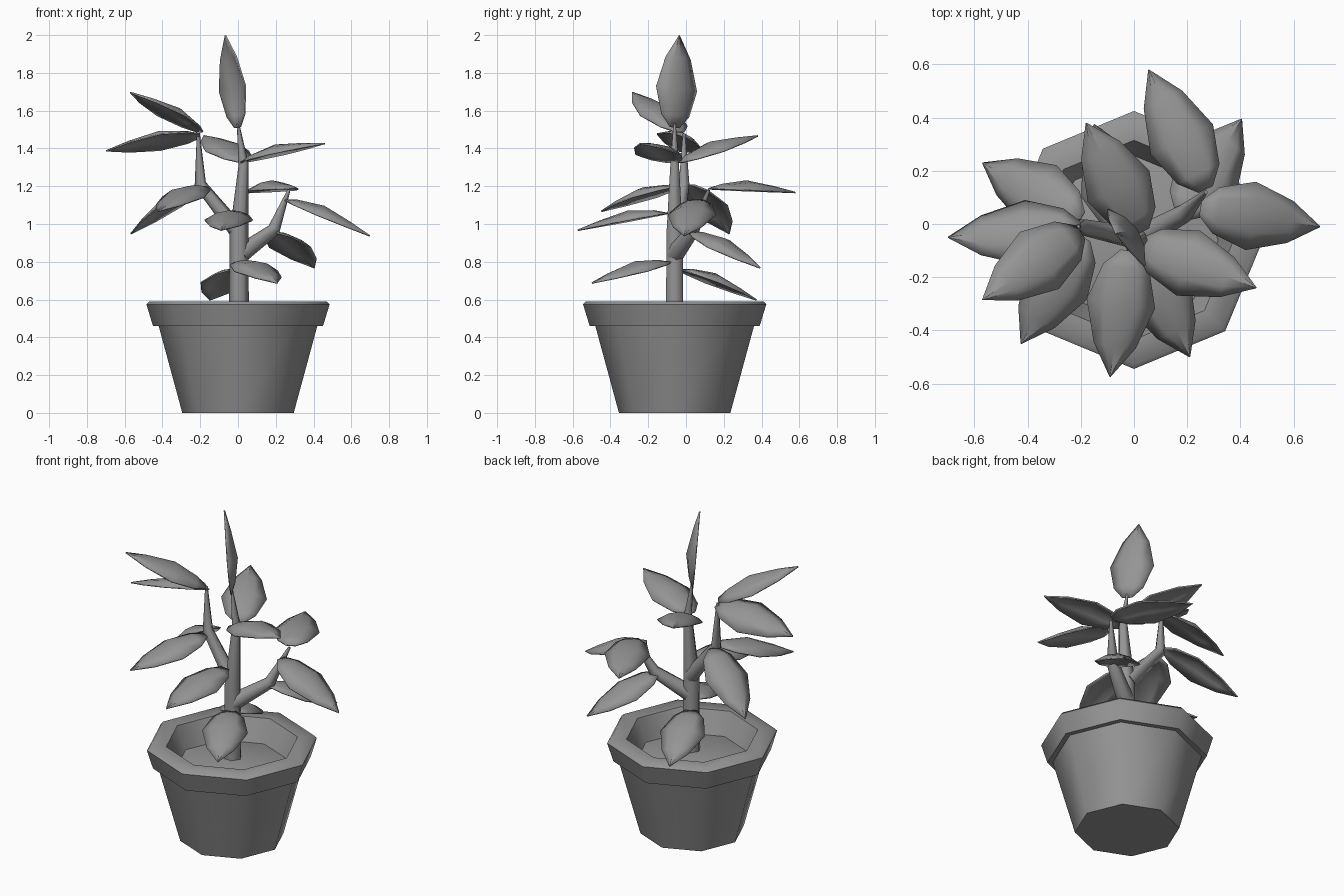
import bpy, bmesh, math
from mathutils import Vector

old = bpy.data.objects.get("Cube")
if old:
    bpy.data.objects.remove(old, do_unlink=True)

grey = bpy.data.materials.new("plain_grey")
grey.use_nodes = True
grey.diffuse_color = (0.3, 0.3, 0.3, 1)
grey.node_tree.nodes["Principled BSDF"].inputs["Base Color"].default_value = (0.3, 0.3, 0.3, 1)

CENTRE = Vector((0, -0.06, 0))


def finish(name, bm, angle=50):
    bmesh.ops.recalc_face_normals(bm, faces=bm.faces)
    mesh = bpy.data.meshes.new(name)
    bm.to_mesh(mesh)
    bm.free()
    ob = bpy.data.objects.new(name, mesh)
    bpy.context.collection.objects.link(ob)
    mesh.materials.append(grey)
    bpy.ops.object.select_all(action='DESELECT')
    ob.select_set(True)
    bpy.context.view_layer.objects.active = ob
    bpy.ops.object.shade_smooth_by_angle(angle=math.radians(angle))
    return ob


def skin_rings(bm, rings, cap_start=True, cap_end=True):
    """Join equal-length loops of points into a tube."""
    loops = [[bm.verts.new(p) for p in ring] for ring in rings]
    n = len(loops[0])
    for a, b in zip(loops, loops[1:]):
        for i in range(n):
            j = (i + 1) % n
            bm.faces.new((a[i], a[j], b[j], b[i]))
    if cap_start:
        bm.faces.new(loops[0])
    if cap_end:
        bm.faces.new(loops[-1])


def lathe(name, profile, sides=8, **caps):
    bm = bmesh.new()
    rings = []
    for r, z in profile:
        rings.append([CENTRE + Vector((r * math.cos(k * math.tau / sides),
                                       r * math.sin(k * math.tau / sides), z))
                      for k in range(sides)])
    skin_rings(bm, rings, **caps)
    return finish(name, bm)


def stalk(name, path, sides=6):
    """Tapered tube through (x, y, z, radius) points."""
    bm = bmesh.new()
    pts = [Vector(p[:3]) for p in path]
    rings = []
    for i, p in enumerate(pts):
        d = (pts[min(i + 1, len(pts) - 1)] - pts[max(i - 1, 0)]).normalized()
        u = d.cross(Vector((0, 1, 0))).normalized()
        v = d.cross(u)
        rings.append([p + path[i][3] * (u * math.cos(k * math.tau / sides) +
                                        v * math.sin(k * math.tau / sides))
                      for k in range(sides)])
    skin_rings(bm, rings)
    return finish(name, bm, 65)


# position along the leaf, half width, crown height
LEAF = [(0, 0.03, 0.0), (0.13, 0.088, 0.025), (0.42, 0.13, 0.05),
        (0.75, 0.08, 0.025), (1, 0.002, 0)]


def leaf(name, base, tip, across=None, roll=0):
    """Domed pointed blade from base to tip."""
    base, tip = Vector(base), Vector(tip)
    d = tip - base
    side = Vector(across) if across else d.cross(Vector((0, 0, 1)))
    side = (side - d * side.dot(d) / d.length_squared).normalized()
    up = side.cross(d).normalized()
    c, s = math.cos(roll), math.sin(roll)
    side, up = side * c + up * s, up * c - side * s
    bm = bmesh.new()
    rows = []
    for t, w, h in LEAF:
        rows.append([bm.verts.new(base + d * t + side * (w * k / 2) + up * (h * (1 - k * k / 4)))
                     for k in range(-2, 3)])
    for a, b in zip(rows, rows[1:]):
        for i in range(4):
            bm.faces.new((a[i], a[i + 1], b[i + 1], b[i]))
    ob = finish(name, bm, 60)
    mod = ob.modifiers.new("thickness", 'SOLIDIFY')
    mod.thickness = 0.008
    return ob


# Pot with a lipped rim, and the soil inside it
lathe("pot", [(0.295, 0), (0.42, 0.46), (0.45, 0.46), (0.485, 0.575),
              (0.47, 0.59), (0.375, 0.59), (0.31, 0.44)], cap_end=False)
lathe("soil", [(0.32, 0.455), (0.2, 0.485), (0.02, 0.5)], cap_start=False)

# Trunk and its two branches
stalk("trunk", [(0.005, -0.06, 0.47, 0.053), (0.005, -0.06, 0.95, 0.05),
                (0.03, -0.06, 1.32, 0.026), (0, -0.06, 1.53, 0.007)])
stalk("right_branch", [(0, -0.05, 0.96, 0.045), (-0.2, -0.01, 1.21, 0.032),
                       (-0.21, -0.01, 1.48, 0.008)])
stalk("left_branch", [(0.01, -0.06, 0.84, 0.05), (0.19, 0.04, 0.97, 0.035),
                      (0.27, 0.12, 1.18, 0.008)])

# Leaves on the left branch
leaf("left_back_leaf", (0.27, 0.13, 1.19), (0.055, 0.58, 1.17))
leaf("left_outer_leaf", (0.25, 0.06, 1.13), (0.7, -0.01, 0.94))
leaf("left_low_leaf", (0.18, 0.03, 0.96), (0.405, 0.395, 0.77))

# Leaves on the right branch
leaf("right_high_leaf", (-0.2, -0.03, 1.49), (-0.57, -0.285, 1.7))
leaf("right_outer_leaf", (-0.2, -0.02, 1.47), (-0.7, -0.05, 1.39), roll=-0.35)
leaf("right_back_leaf", (-0.2, 0.02, 1.21), (-0.57, 0.23, 0.95))
leaf("right_front_leaf", (-0.19, -0.05, 1.2), (-0.425, -0.45, 1.07))

# Leaves on the trunk, from the top down
leaf("top_leaf", (0, -0.06, 1.51), (-0.065, -0.035, 2.0), across=(-0.14, 0.21, 0))
leaf("upper_left_leaf", (0.02, -0.08, 1.33), (0.46, -0.24, 1.43))
leaf("upper_back_leaf", (0.03, -0.03, 1.33), (-0.18, 0.38, 1.47))
leaf("middle_front_leaf", (-0.02, -0.1, 1.06), (-0.09, -0.575, 0.97))
leaf("lower_front_leaf", (0.01, -0.09, 0.8), (0.21, -0.5, 0.69))
leaf("lower_back_leaf", (-0.02, -0.03, 0.76), (-0.15, 0.375, 0.6))
